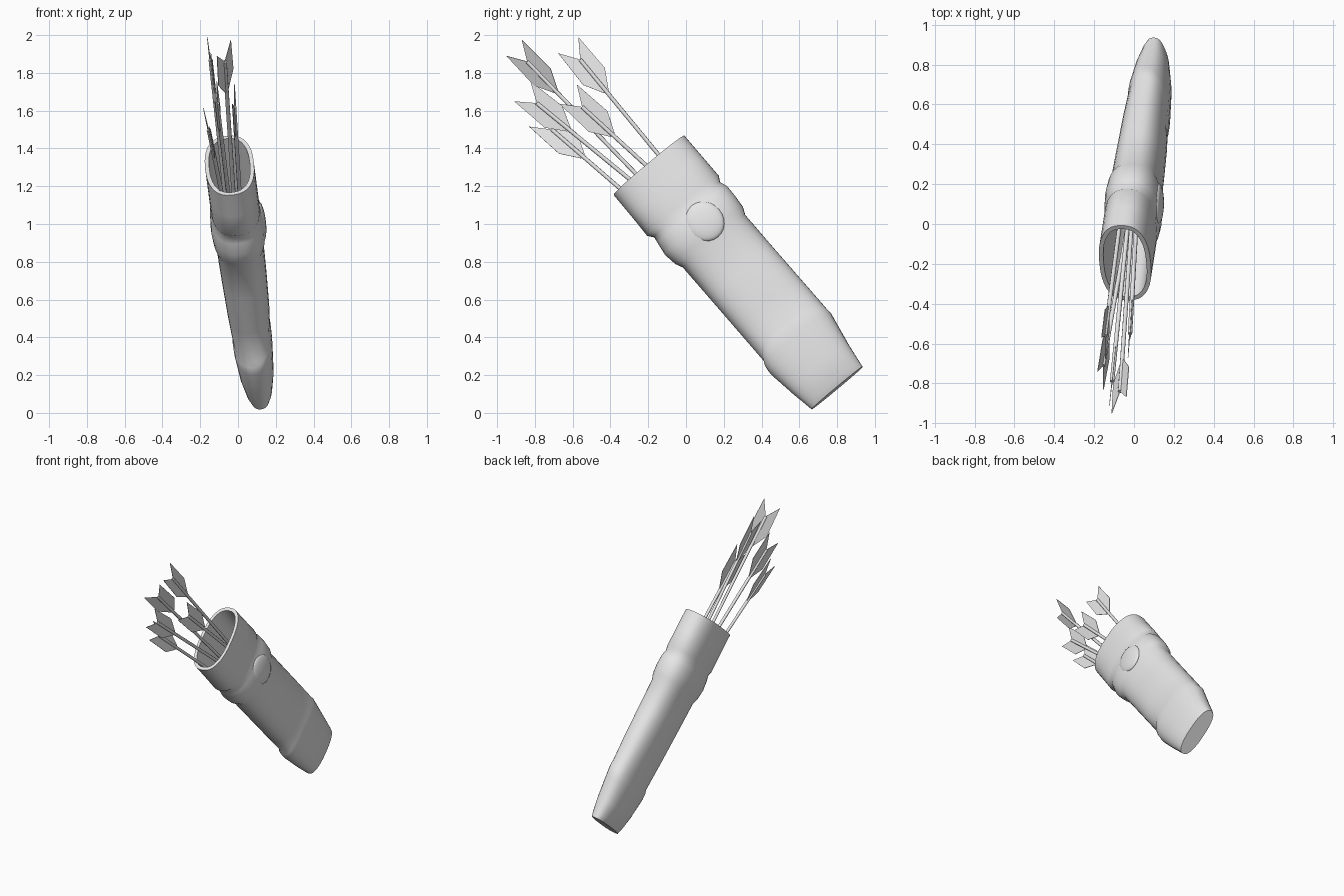
import bpy, bmesh, math
from mathutils import Vector, Matrix

if "Cube" in bpy.data.objects:
    bpy.data.objects.remove(bpy.data.objects["Cube"])

grey = bpy.data.materials.new("plain grey")
grey.diffuse_color = (0.8, 0.8, 0.8, 1)
grey.use_nodes = True
grey.node_tree.nodes["Principled BSDF"].inputs["Base Color"].default_value = grey.diffuse_color

# Quiver frame: origin at mouth centre, D down the length, P across the width, N through the thickness
O = Vector((-0.045, -0.195, 1.31))
D = Vector((0.1, 0.642, -0.76)).normalized()
P = Vector((-0.07, 0.764, 0.645))
P = (P - D * P.dot(D)).normalized()
N = D.cross(P)


def at(s, w, n):
    return O + D * s + P * w + N * n


def finish(name, bm, smooth=None):
    bmesh.ops.recalc_face_normals(bm, faces=bm.faces)
    me = bpy.data.meshes.new(name)
    bm.to_mesh(me)
    bm.free()
    me.materials.append(grey)
    ob = bpy.data.objects.new(name, me)
    bpy.context.collection.objects.link(ob)
    if smooth:
        bpy.ops.object.select_all(action='DESELECT')
        ob.select_set(True)
        bpy.context.view_layer.objects.active = ob
        bpy.ops.object.shade_smooth_by_angle(angle=math.radians(smooth))
    return ob


# Quiver shell: (distance, lower width, upper width, half thickness, side shift)
SEG = 36
profile = [
    (0.85, 0.19, 0.20, 0.095, 0), (0.40, 0.205, 0.205, 0.10, 0),   # inner wall
    (0.00, 0.222, 0.222, 0.108, 0), (0.00, 0.245, 0.245, 0.130, 0),  # rim
    (0.15, 0.246, 0.246, 0.130, 0), (0.28, 0.249, 0.247, 0.130, 0),
    (0.31, 0.225, 0.230, 0.128, 0), (0.35, 0.232, 0.245, 0.137, 0),  # belt
    (0.42, 0.242, 0.244, 0.142, 0), (0.49, 0.232, 0.238, 0.137, 0),
    (0.53, 0.213, 0.220, 0.126, 0),
    (0.75, 0.210, 0.222, 0.121, 0), (1.00, 0.207, 0.226, 0.113, 0.03),
    (1.20, 0.205, 0.229, 0.102, 0.09),
    (1.225, 0.219, 0.231, 0.106, 0.09),                            # end cap
    (1.27, 0.222, 0.222, 0.105, 0.07), (1.42, 0.200, 0.194, 0.092, 0.02),
    (1.52, 0.182, 0.180, 0.072, 0), (1.55, 0.177, 0.176, 0.058, 0),
]


def spow(v, e):
    return math.copysign(abs(v) ** e, v)


bm = bmesh.new()
rings = []
for s, lo, hi, t, shift in profile:
    ring = []
    for i in range(SEG):
        a = 2 * math.pi * i / SEG
        c, q = math.cos(a), math.sin(a)
        w = spow(q, 0.82) * (hi if q > 0 else lo)
        ring.append(bm.verts.new(at(s - shift * max(0, c), w, spow(c, 0.82) * t)))
    rings.append(ring)
for r0, r1 in zip(rings, rings[1:]):
    for i in range(SEG):
        j = (i + 1) % SEG
        bm.faces.new((r0[i], r0[j], r1[j], r1[i]))
bm.faces.new(rings[0])
bm.faces.new(rings[-1])
finish("quiver_body", bm, 50)

# Round raised patch on the side of the belt
bm = bmesh.new()
bmesh.ops.create_uvsphere(bm, u_segments=24, v_segments=12, radius=1)
frame = Matrix((D * 0.11, P * 0.10, N * 0.025)).transposed()
bmesh.ops.transform(bm, matrix=Matrix.Translation(at(0.43, 0.025, 0.127)) @ frame.to_4x4(),
                    verts=bm.verts)
finish("belt_patch", bm, 60)


# Arrows: straight shaft with one flat forked feather plate
def arrow(mouth, nock, across):
    mouth, nock = Vector(mouth), Vector(nock)
    u = (nock - mouth).normalized()
    v = Vector(across)
    v = (v - u * v.dot(u)).normalized()
    n = u.cross(v)
    foot = mouth - u * 0.5
    # shaft
    bm = bmesh.new()
    bmesh.ops.create_cone(bm, cap_ends=True, segments=8, radius1=0.011, radius2=0.011,
                          depth=(nock - foot).length)
    rot = Matrix((v, n, u)).transposed().to_4x4()
    if rot.determinant() < 0:
        rot = Matrix((v, -n, u)).transposed().to_4x4()
    bmesh.ops.transform(bm, matrix=Matrix.Translation((nock + foot) / 2) @ rot, verts=bm.verts)
    finish("arrow_shaft", bm, 50)
    # feathers, mirrored about the shaft
    bm = bmesh.new()
    base = nock - u * 0.22
    for side in (1, -1):
        outline = [(0, 0), (0, 0.014), (0.105, 0.074), (0.32, 0.069), (0.22, 0)]
        lower, upper = [[bm.verts.new(base + u * a + v * b * side + n * h) for a, b in outline]
                        for h in (-0.0015, 0.0015)]
        bm.faces.new(lower)
        bm.faces.new(upper)
        for i in range(4):
            bm.faces.new((lower[i], lower[i + 1], upper[i + 1], upper[i]))
    bmesh.ops.remove_doubles(bm, verts=bm.verts, dist=0.0001)
    finish("arrow_feathers", bm)


arrow((-0.09, -0.14, 1.36), (-0.145, -0.56, 1.87), (-0.02, 0.10, 0.09))
arrow((-0.03, -0.26, 1.26), (-0.070, -0.84, 1.86), (0.075, 0.08, 0.09))
arrow((-0.06, -0.29, 1.23), (-0.110, -0.79, 1.64), (0.01, 0.08, 0.10))
arrow((-0.09, -0.34, 1.18), (-0.155, -0.71, 1.50), (-0.03, 0.08, 0.10))
arrow((0.00, -0.20, 1.30), (-0.020, -0.55, 1.62), (0.01, 0.08, 0.09))
